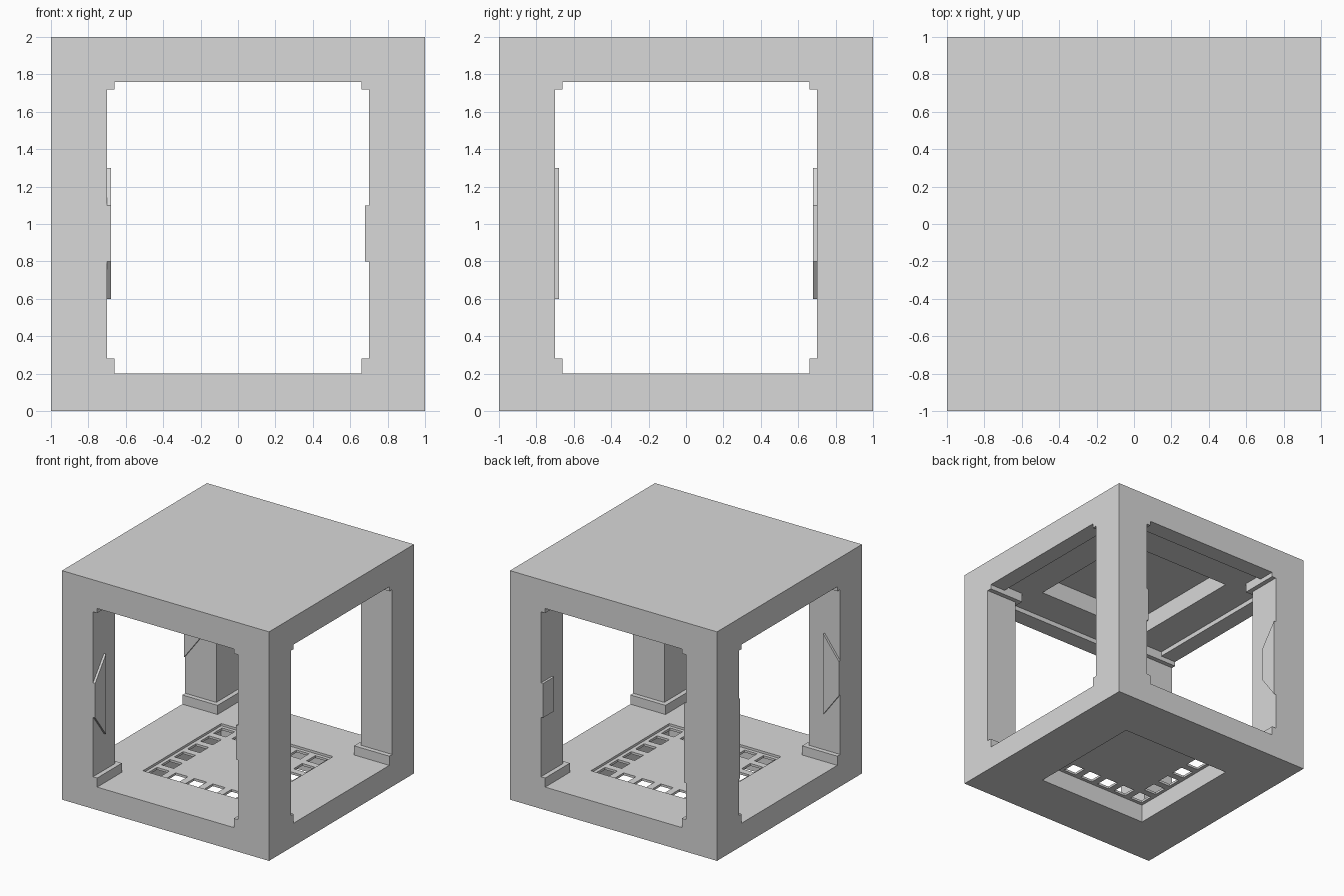
import bpy, bmesh
from mathutils import Matrix, Vector

cube = bpy.data.objects.get("Cube")
if cube:
    bpy.data.objects.remove(cube, do_unlink=True)

grey = bpy.data.materials.new("plain_grey")
grey.use_nodes = True
colour = (0.69, 0.69, 0.69, 1)
grey.diffuse_color = colour
grey.node_tree.nodes["Principled BSDF"].inputs["Base Color"].default_value = colour


def finish(name, bm):
    bmesh.ops.recalc_face_normals(bm, faces=bm.faces)
    mesh = bpy.data.meshes.new(name)
    bm.to_mesh(mesh)
    bm.free()
    mesh.materials.append(grey)
    obj = bpy.data.objects.new(name, mesh)
    bpy.context.collection.objects.link(obj)
    return obj


def box(name, lo, hi):
    lo, hi = Vector(lo), Vector(hi)
    bm = bmesh.new()
    bmesh.ops.create_cube(bm, size=1, matrix=Matrix.Translation((lo + hi) / 2)
                          @ Matrix.Diagonal((*(hi - lo), 1)))
    return finish(name, bm)


def extrude(bm, offset):
    new = bmesh.ops.extrude_face_region(bm, geom=bm.faces[:])["geom"]
    bmesh.ops.translate(bm, vec=offset,
                        verts=[v for v in new if isinstance(v, bmesh.types.BMVert)])


def pierce(bm, faces, margin):
    """Leave only a border of the given width around each face."""
    bm.normal_update()
    bmesh.ops.inset_individual(bm, faces=faces, thickness=margin, use_even_offset=True)
    bmesh.ops.delete(bm, geom=faces, context="FACES")


def square_ring(name, inner, z0, z1):
    bm = bmesh.new()
    bmesh.ops.create_grid(bm, x_segments=1, y_segments=1, size=1,
                          matrix=Matrix.Translation((0, 0, z0)))
    pierce(bm, bm.faces[:], 1 - inner)
    extrude(bm, (0, 0, z1 - z0))
    return finish(name, bm)


def corner_block(name, sx, sy, inner, z0, z1):
    xs, ys = sorted((sx, sx * inner)), sorted((sy, sy * inner))
    return box(name, (xs[0], ys[0], z0), (xs[1], ys[1], z1))


def side_plate(name, sx, sy, on_x, outer, inner):
    """Tapered plate on an inner post face, running in from the outside."""
    bm = bmesh.new()
    outline = [(1, outer[0]), (1, outer[1]), (0.85, inner[1]), (0.85, inner[0])]
    if on_x:
        points, push = [(sx * 0.7, sy * u, z) for u, z in outline], (-sx * 0.02, 0, 0)
    else:
        points, push = [(sx * u, sy * 0.7, z) for u, z in outline], (0, -sy * 0.02, 0)
    bm.faces.new([bm.verts.new(p) for p in points])
    extrude(bm, push)
    return finish(name, bm)


# Floor slab with a square opening
RECESS = 0.54
square_ring("floor_slab", RECESS, 0, 0.2)

# Floor panel: a six-cell grid whose outer ring of cells is pierced
bm = bmesh.new()
bmesh.ops.create_grid(bm, x_segments=6, y_segments=6, size=RECESS,
                      matrix=Matrix.Translation((0, 0, 0.16)))
pierce(bm, [f for f in bm.faces
            if max(abs(c) for c in f.calc_center_median().xy) > 0.4], 0.03)
extrude(bm, (0, 0, 0.02))
finish("pierced_floor_panel", bm)

# Roof slab, closed at the top by a panel that leaves a recess below
square_ring("roof_slab", RECESS, 1.8, 2)
box("roof_panel", (-RECESS, -RECESS, 1.96), (RECESS, RECESS, 2))

# Edge beam under the roof
square_ring("roof_edge_beam", 0.85, 1.76, 1.8)

# Corner posts with plinths and caps
for sx, side in ((1, "left"), (-1, "right")):
    for sy, end in ((-1, "front"), (1, "back")):
        corner = f"{end}_{side}"
        corner_block(corner + "_post", sx, sy, 0.7, 0.2, 1.8)
        corner_block(corner + "_plinth", sx, sy, 0.66, 0.2, 0.28)
        corner_block(corner + "_cap", sx, sy, 0.66, 1.72, 1.8)

# Plates on the inner post faces
narrow, wide = (0.8, 1.1), (0.6, 1.3)
for sy, end in ((-1, "front"), (1, "back")):
    side_plate(end + "_left_plate", 1, sy, True, narrow, narrow)
    outer, inner = (narrow, wide) if sy < 0 else (wide, narrow)
    for on_x, face in ((True, "inner"), (False, "cross")):
        side_plate(f"{end}_right_{face}_plate", -1, sy, on_x, outer, inner)
